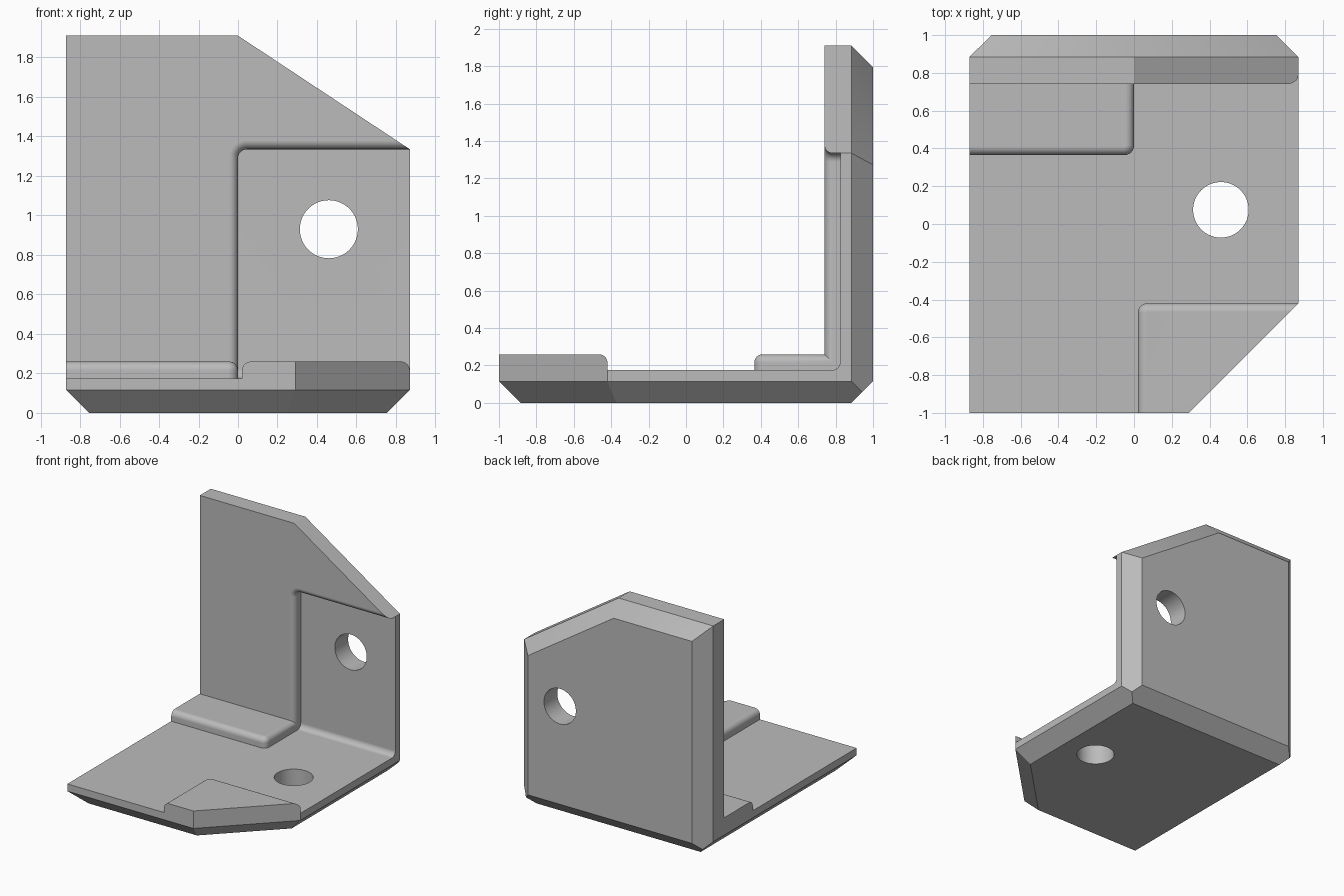
import bpy, bmesh, math
from mathutils import Vector

if "Cube" in bpy.data.objects:
    bpy.data.objects.remove(bpy.data.objects["Cube"])

W, TOP, C = 0.87, 1.91, 0.115      # half width, height, chamfer
FLOOR, WALL = 0.175, 0.825         # inner floor and wall surfaces
PAD, FACE, R = 0.26, 0.74, 0.045   # raised surfaces and edge radius
STEP = 1.335                       # underside of the raised wall


def finish(name, bm):
    bmesh.ops.recalc_face_normals(bm, faces=bm.faces)
    mesh = bpy.data.meshes.new(name)
    bm.to_mesh(mesh)
    bm.free()
    obj = bpy.data.objects.new(name, mesh)
    bpy.context.collection.objects.link(obj)
    return obj


def outline(corners, segs=6):
    """2D outline; a third value on a corner is its rounding radius."""
    pts = []
    for i, corner in enumerate(corners):
        p = Vector(corner[:2])
        if len(corner) == 2:
            pts.append(p)
            continue
        r = corner[2]
        a = (Vector(corners[i - 1][:2]) - p).normalized() * r
        b = (Vector(corners[(i + 1) % len(corners)][:2]) - p).normalized() * r
        for k in range(segs + 1):
            t = k / segs * math.pi / 2
            pts.append(p + a * (1 - math.sin(t)) + b * (1 - math.cos(t)))
    return pts


def prism(name, corners, place, start, end, rim=0):
    """Extrude an outline from start to end and round the rim at the end."""
    bm = bmesh.new()
    pts = outline(corners)
    low = [bm.verts.new(place(p.x, p.y, start)) for p in pts]
    high = [bm.verts.new(place(p.x, p.y, end)) for p in pts]
    bm.faces.new(low)
    cap = bm.faces.new(high)
    for i in range(len(pts)):
        bm.faces.new((low[i - 1], low[i], high[i], high[i - 1]))
    bmesh.ops.recalc_face_normals(bm, faces=bm.faces)
    if rim:
        bmesh.ops.bevel(bm, geom=list(cap.edges), offset=rim, segments=6,
                        profile=0.5, affect='EDGES')
    return finish(name, bm)


def combine(obj, other, operation):
    mod = obj.modifiers.new(operation, 'BOOLEAN')
    mod.operation, mod.solver, mod.object = operation, 'EXACT', other
    bpy.context.view_layer.objects.active = obj
    bpy.ops.object.modifier_apply(modifier=mod.name)
    bpy.data.objects.remove(other)


def along_x(a, b, d):
    return (d, a, b)


def along_y(a, b, d):
    return (a, d, b)


def along_z(a, b, d):
    return (a, b, d)


# Outer envelope: a block trimmed by its slopes and chamfers
bm = bmesh.new()
bmesh.ops.create_cube(bm, size=2)
for v in bm.verts:
    v.co = (v.co.x * W, v.co.y, (v.co.z + 1) * TOP / 2)
slope = Vector((TOP - STEP, 0, W)).normalized()
corner = Vector((1, -1, 0)).normalized()
back, down = Vector((0, 1, 0)), Vector((0, 0, -1))
cuts = [(slope, (0, 0, TOP)), (slope + back, (0, 1 - C, TOP)),
        (corner, (0.29, -1, 0)), (corner + down, (0.29, -1, C)),
        (down - back, (0, -1, C)), (down + back, (0, 1, C)),
        (back - down, (0, 1 - C, TOP))]
for s in (-1, 1):
    side = Vector((s, 0, 0))
    cuts += [(side + down, (s * W, 0, C)), (side + back, (s * W, 1 - C, 0))]
for normal, point in cuts:
    cut = bmesh.ops.bisect_plane(
        bm, geom=bm.verts[:] + bm.edges[:] + bm.faces[:], dist=1e-5,
        plane_co=point, plane_no=normal.normalized(), clear_outer=True)
    edges = [e for e in cut["geom_cut"] if isinstance(e, bmesh.types.BMEdge)]
    bmesh.ops.edgeloop_fill(bm, edges=edges)
bracket = finish("corner_bracket", bm)

# Floor and wall with a filleted inner corner
inner = prism("floor_and_wall",
              [(-1.3, -0.2), (1.3, -0.2), (1.3, 2.3), (WALL, 2.3),
               (WALL, FLOOR, R), (-1.3, FLOOR)], along_x, -1.2, 1.2)

# Raised wall face, rear pad and front pad, with rounded rims
raised_wall = prism("raised_wall",
                    [(-1.2, 0.06), (0, 0.06), (0, STEP, R), (1.2, STEP),
                     (1.2, 2.25), (-1.2, 2.25)], along_y, 0.95, FACE, R)
rear_pad = prism("rear_pad",
                 [(-1.1, 0.365), (0, 0.365, R + 0.005), (0, 0.92), (-1.1, 0.92)],
                 along_z, 0.1, PAD, R)
front_pad = prism("front_pad",
                  [(0.02, -1.15), (1.1, -1.15), (1.1, -0.42),
                   (0.02, -0.42, R + 0.005)], along_z, 0.1, PAD, R)
for part in (raised_wall, rear_pad, front_pad):
    combine(inner, part, 'UNION')
combine(bracket, inner, 'INTERSECT')

# Screw holes through the floor and the wall
for place, height, lo, hi in ((along_z, 0.075, -0.2, 0.5), (along_y, 0.93, 0.6, 1.2)):
    ring = [(0.46 + 0.147 * math.cos(k * math.tau / 64),
             height + 0.147 * math.sin(k * math.tau / 64)) for k in range(64)]
    combine(bracket, prism("hole_cutter", ring, place, lo, hi), 'DIFFERENCE')

# Plain grey finish
grey = bpy.data.materials.new("plain_grey")
grey.use_nodes = True
colour = (0.5, 0.5, 0.5, 1)
grey.diffuse_color = colour
grey.node_tree.nodes["Principled BSDF"].inputs["Base Color"].default_value = colour
bracket.data.materials.clear()
bracket.data.materials.append(grey)

# Smooth rounded edges, keep the chamfers crisp
bpy.ops.object.select_all(action='DESELECT')
bracket.select_set(True)
bpy.context.view_layer.objects.active = bracket
bpy.ops.object.shade_smooth_by_angle(angle=math.radians(25))
weighted = bracket.modifiers.new("weighted_normals", 'WEIGHTED_NORMAL')
weighted.keep_sharp = True
